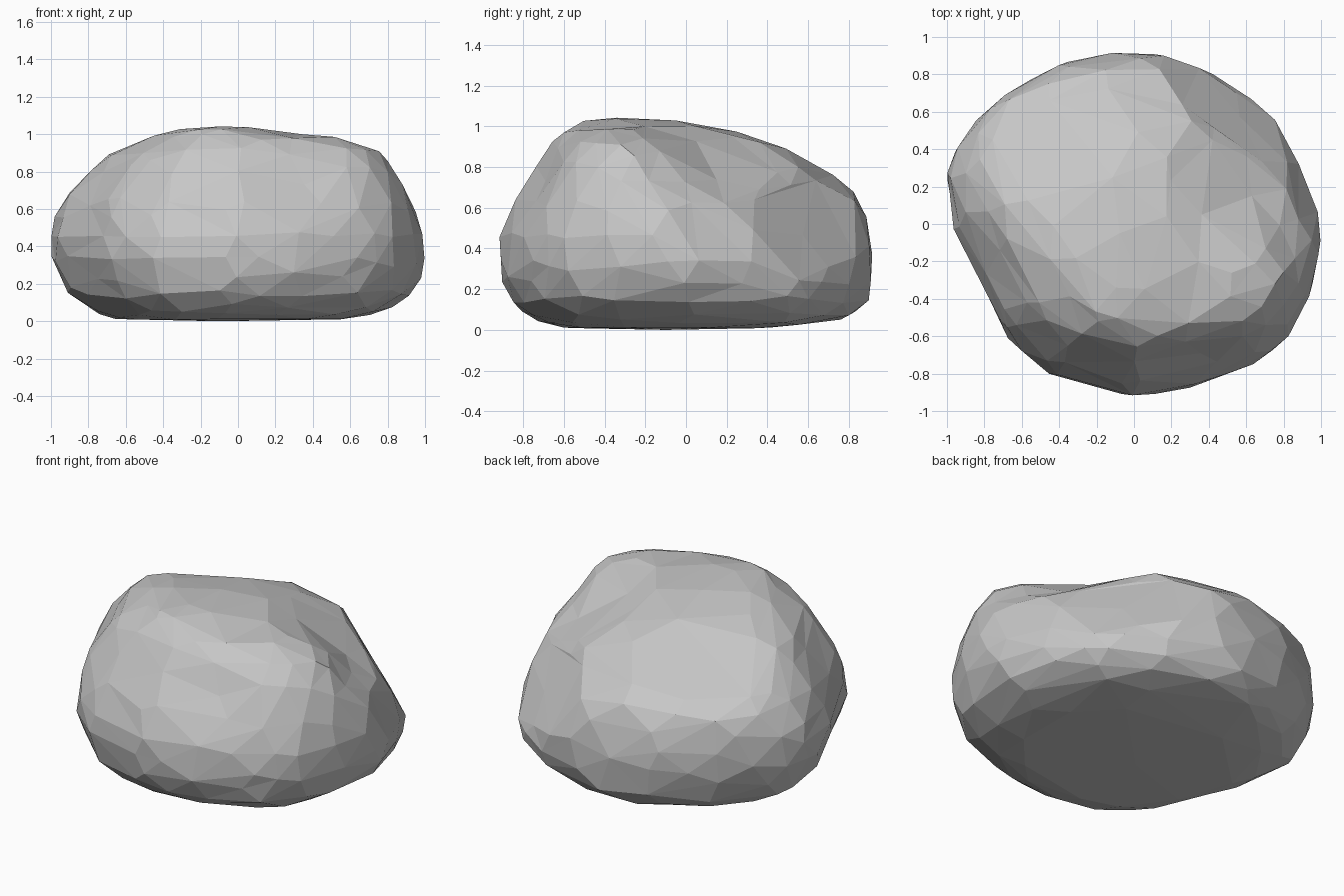
import bpy
import bmesh
import math
from mathutils import Vector, noise

default_cube = bpy.data.objects.get("Cube")
if default_cube:
    bpy.data.objects.remove(default_cube, do_unlink=True)

# Plan outline of the boulder at its widest, counter-clockwise
OUTLINE = [(1, 0), (.91, .28), (.74, .55), (.41, .8), (.14, .9), (-.1, .92),
           (-.38, .86), (-.72, .67), (-.95, .41), (-1, .24), (-.96, 0),
           (-.67, -.58), (-.46, -.78), (-.03, -.91), (.3, -.87),
           (.66, -.73), (.83, -.58), (.94, -.36)]
PLAN_DEPTH = 0.915

# Cross-section limits from base to crest: height, left, right, front, back
SECTIONS = [(0, -.1, -.1, -.1, -.1), (.012, -.66, .6, -.62, .45),
            (.05, -.78, .79, -.77, .79), (.16, -.91, .94, -.88, .89),
            (.32, -.99, 1, -.92, .91), (.47, -1, 1, -.91, .9),
            (.63, -.95, .96, -.84, .86), (.77, -.82, .88, -.76, .72),
            (.89, -.68, .75, -.68, .48), (.97, -.48, .52, -.6, .22),
            (1.02, -.3, .1, -.5, -.05), (1.035, -.08, -.08, -.33, -.33)]

# Hollows, and swellings with negative depth: centre, radius, depth
LUMPS = [(Vector((.3, -.68, .75)), .2, .045),
         (Vector((.65, -.4, .8)), .28, -.045),
         (Vector((.6, .6, .15)), .35, -.035),
         (Vector((-.6, -.6, .15)), .3, -.02),
         (Vector((-.6, -.41, .8)), .25, -.025),
         (Vector((-.6, .5, .75)), .3, -.04)]

# Broad flat sides that trim the body: normal, distance from the origin
FLATS = [(Vector((.58, .67, .47)), .921),
         (Vector((.18, .58, .795)), .999),
         (Vector((-.19, .38, .906)), .985),
         (Vector((.854, .362, .374)), .989),
         (Vector((.784, .213, .583)), 1.06)]

# Flat slope on the back left shoulder, ending in a valley at the front lobe
SLOPE_NORMAL = Vector((.46, .24, .86)).normalized()
SLOPE_POINT = Vector((.1, .1, 1.03))
VALLEY_START, VALLEY_END = -.25, .15

HEART = Vector((0, 0, .5))


def outline_point(angle):
    """Where a ray from the middle at this angle meets the plan outline."""
    ray = Vector((math.cos(angle), math.sin(angle)))
    for i, start in enumerate(OUTLINE):
        a = Vector(start)
        edge = Vector(OUTLINE[(i + 1) % len(OUTLINE)]) - a
        cross = ray.x * edge.y - ray.y * edge.x
        along = (a.y * ray.x - a.x * ray.y) / -cross
        reach = (a.x * edge.y - a.y * edge.x) / cross
        if reach > 0 and -1e-6 <= along <= 1 + 1e-6:
            return ray * reach
    return ray


def section_steps():
    """Distance travelled up the side at each section, from zero to one."""
    steps = [0.0]
    for low, high in zip(SECTIONS, SECTIONS[1:]):
        width = ((high[2] - high[1]) - (low[2] - low[1])) / 2
        steps.append(steps[-1] + math.hypot(width, high[0] - low[0]))
    return [step / steps[-1] for step in steps]


STEPS = section_steps()


def section_at(t):
    """Blend the two sections around position t."""
    for i in range(len(STEPS) - 1):
        if t <= STEPS[i + 1]:
            break
    f = (t - STEPS[i]) / (STEPS[i + 1] - STEPS[i])
    return [a + (b - a) * f for a, b in zip(SECTIONS[i], SECTIONS[i + 1])]


def rock_position(direction):
    """Map a point of the unit sphere onto the boulder."""
    t = 1 - math.acos(max(-1, min(1, direction.z))) / math.pi
    z, left, right, front, back = section_at(t)
    plan = outline_point(math.atan2(direction.y, direction.x))
    point = Vector(((left + right) / 2 + plan.x * (right - left) / 2,
                    (front + back) / 2 + plan.y / PLAN_DEPTH * (back - front) / 2,
                    z))
    inward = (HEART - point).normalized()
    for centre, radius, depth in LUMPS:
        point += inward * depth * math.exp(-((point - centre).length / radius) ** 2)
    # Flat sides
    for normal, distance in FLATS:
        point -= normal * max(0, point.dot(normal) - distance)
    # Shoulder slope
    excess = (point - SLOPE_POINT).dot(SLOPE_NORMAL)
    if excess > 0:
        fade = (point.y - VALLEY_START) / (VALLEY_END - VALLEY_START)
        point -= SLOPE_NORMAL * excess * max(0, min(1, fade))
    # Gentle unevenness, kept off the base
    if z > .1:
        point += inward * (.012 * noise.noise(point * 4) - .008)
    point.z = max(point.z, 0)
    return point


# Stone colour
stone = bpy.data.materials.new("stone_grey")
stone.use_nodes = True
grey = (.57, .57, .57, 1)
stone.diffuse_color = grey
shader = next(n for n in stone.node_tree.nodes if n.type == 'BSDF_PRINCIPLED')
shader.inputs["Base Color"].default_value = grey
shader.inputs["Roughness"].default_value = .9

# Boulder body
bm = bmesh.new()
bmesh.ops.create_icosphere(bm, subdivisions=4, radius=1)
for vert in bm.verts:
    vert.co = rock_position(vert.co.normalized())
bmesh.ops.recalc_face_normals(bm, faces=bm.faces)
mesh = bpy.data.meshes.new("boulder")
bm.to_mesh(mesh)
bm.free()
mesh.materials.append(stone)
boulder = bpy.data.objects.new("boulder", mesh)
bpy.context.collection.objects.link(boulder)

# Broad, irregular flat facets
facets = boulder.modifiers.new("facets", 'DECIMATE')
facets.ratio = .3
